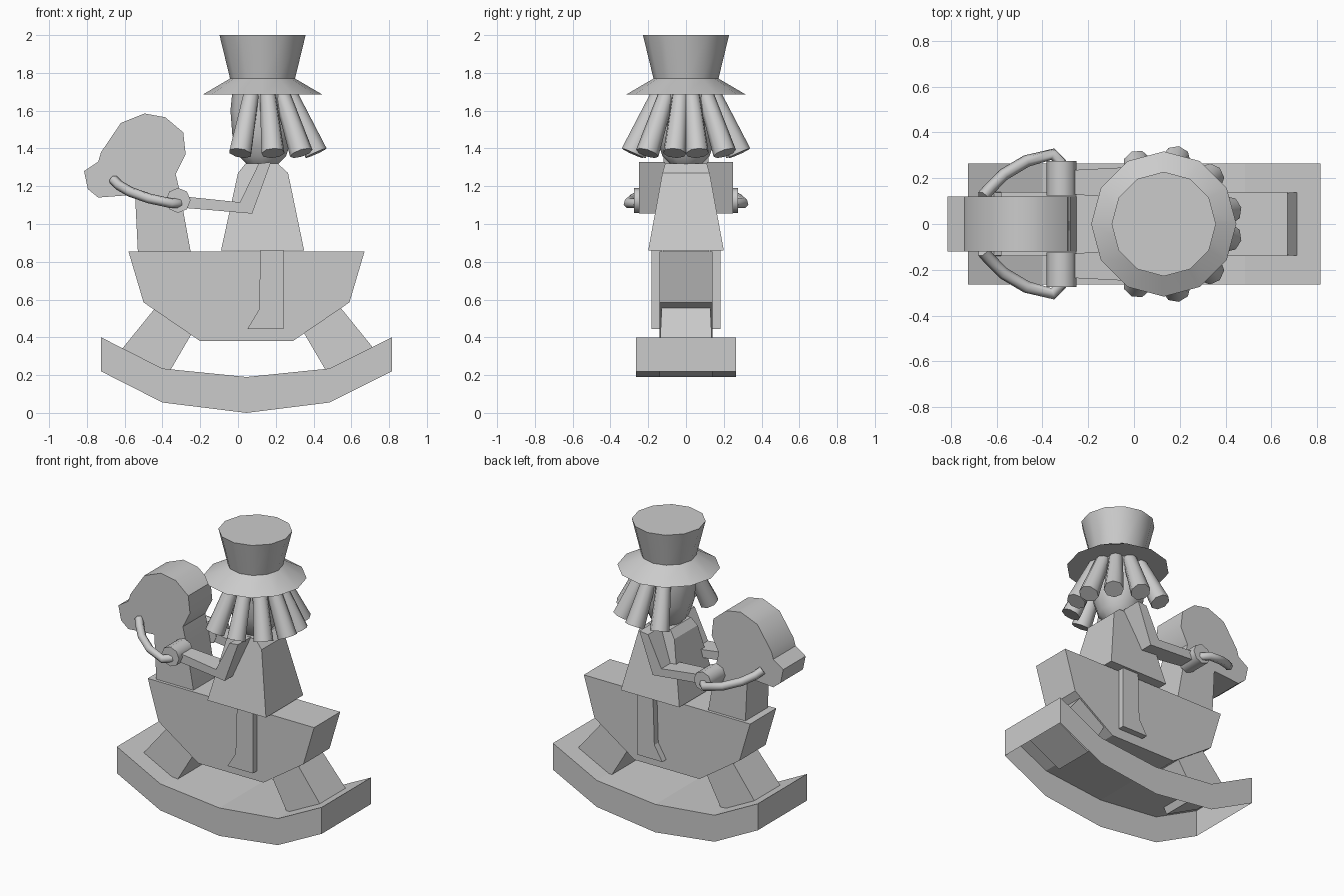
import bpy, bmesh, math
from mathutils import Vector, Matrix

if "Cube" in bpy.data.objects:
    bpy.data.objects.remove(bpy.data.objects["Cube"], do_unlink=True)

grey = bpy.data.materials.new("plain_grey")
grey.use_nodes = True
grey.diffuse_color = (0.6, 0.6, 0.6, 1)
grey.node_tree.nodes["Principled BSDF"].inputs["Base Color"].default_value = (0.6, 0.6, 0.6, 1)


def finish(bm, name, smooth=0):
    bmesh.ops.recalc_face_normals(bm, faces=bm.faces)
    mesh = bpy.data.meshes.new(name)
    bm.to_mesh(mesh)
    bm.free()
    mesh.materials.append(grey)
    obj = bpy.data.objects.new(name, mesh)
    bpy.context.collection.objects.link(obj)
    if smooth:
        bpy.ops.object.select_all(action='DESELECT')
        obj.select_set(True)
        bpy.context.view_layer.objects.active = obj
        bpy.ops.object.shade_smooth_by_angle(angle=math.radians(smooth))
    return obj


def slab(profile, y0, y1):
    """Extrude an x-z outline between two y positions."""
    bm = bmesh.new()
    face = bm.faces.new([bm.verts.new((x, y0, z)) for x, z in profile])
    ext = bmesh.ops.extrude_face_region(bm, geom=[face])
    verts = [g for g in ext["geom"] if isinstance(g, bmesh.types.BMVert)]
    bmesh.ops.translate(bm, verts=verts, vec=(0, y1 - y0, 0))
    bmesh.ops.recalc_face_normals(bm, faces=bm.faces)
    return bm


def tube(start, end, r0, r1, sides):
    """Tapered cylinder between two points."""
    start, end = Vector(start), Vector(end)
    axis = end - start
    place = Matrix.Translation((start + end) / 2) @ axis.to_track_quat('Z', 'Y').to_matrix().to_4x4()
    bm = bmesh.new()
    bmesh.ops.create_cone(bm, cap_ends=True, segments=sides, radius1=r0,
                          radius2=r1, depth=axis.length, matrix=place)
    return bm


# Rocker: curved tray, open underneath
top = [(-.725, .4), (-.4, .235), (.045, .19), (.485, .235), (.815, .4)]
under = [(.815, .22), (.485, .055), (.045, 0), (-.4, .055), (-.725, .22)]
bm = slab(top + under, -.265, .265)
open_faces = [f for f in bm.faces if f.normal.z < -.5]
bmesh.ops.delete(bm, geom=open_faces, context='FACES')
rocker = finish(bm, "rocker")

# Horse body, head and splayed legs
body = [(-.58, .855), (-.5, .585), (-.2, .38), (.29, .38), (.59, .585), (.67, .855)]
finish(slab(body, -.14, .14), "horse_body")
head = [(-.815, 1.28), (-.74, 1.33), (-.725, 1.38), (-.62, 1.535), (-.495, 1.585),
        (-.385, 1.565), (-.29, 1.485), (-.277, 1.37), (-.33, 1.265), (-.31, 1.18),
        (-.25, .85), (-.53, .85), (-.545, 1.155), (-.74, 1.14), (-.795, 1.185)]
finish(slab(head, -.12, .12), "horse_head", 35)
leg = [(.5, .61), (.735, .32), (.485, .19), (.31, .49)]
mid = .053
for name, side in (("back", 1), ("front", -1)):
    outline = [(x if side > 0 else 2 * mid - x, z) for x, z in leg]
    bm = slab(outline, -.14, .14)
    for v in bm.verts:
        if v.co.z > .4:
            v.co.y *= .9
    finish(bm, "horse_leg_" + name)

# Rider torso, narrowing to the shoulders
torso = [(-.09, .86), (0, 1.27), (.04, 1.32), (.21, 1.32), (.265, 1.27), (.35, .86)]
bm = slab(torso, -1, 1)
for v in bm.verts:
    v.co.y *= .2 if v.co.z < 1 else .125 if v.co.z < 1.3 else .11
finish(bm, "rider_torso")

# Rider limbs, hands and reins on both sides
arm = [(.11, 1.32), (.175, 1.328), (.075, 1.055), (-.28, 1.085), (-.28, 1.145), (.01, 1.115)]
shin = [(.12, .86), (.24, .86), (.24, .445), (.05, .445), (.11, .545)]
rein = [(-.66, .12, 1.235), (-.63, .155, 1.205), (-.57, .215, 1.17), (-.47, .275, 1.135),
        (-.355, .305, 1.11), (-.315, .26, 1.11)]
for name, s in (("left", 1), ("right", -1)):
    bm = slab(arm, s * .11, s * .25)
    for v in bm.verts:
        if v.co.x < -.2:
            v.co.y = s * (.13 if abs(v.co.y) < .2 else .235)
    finish(bm, "rider_arm_" + name)
    finish(slab(shin, s * .13, s * .183), "rider_leg_" + name)
    finish(tube((-.317, s * .125, 1.125), (-.317, s * .275, 1.125), .066, .066, 8),
           "rider_hand_" + name, 50)

    curve = bpy.data.curves.new("rein_" + name, 'CURVE')
    curve.dimensions = '3D'
    curve.bevel_depth = .027
    curve.bevel_resolution = 1
    curve.use_fill_caps = True
    spline = curve.splines.new('POLY')
    spline.points.add(len(rein) - 1)
    for p, (x, y, z) in zip(spline.points, rein):
        p.co = (x, s * y, z, 1)
    curve.materials.append(grey)
    bpy.context.collection.objects.link(bpy.data.objects.new("rein_" + name, curve))

# Rider head and hat share one axis, built from stacked rings
cx = .13


def lathe(rings, sides, name):
    bm = bmesh.new()
    loops = []
    for r, z in rings:
        loops.append([bm.verts.new((cx + r * math.cos(a), r * math.sin(a), z))
                      for a in (math.tau * i / sides for i in range(sides))])
    for lo, hi in zip(loops, loops[1:]):
        for i in range(sides):
            j = (i + 1) % sides
            bm.faces.new((lo[i], lo[j], hi[j], hi[i]))
    bm.faces.new(loops[0])
    bm.faces.new(loops[-1])
    return finish(bm, name, 40)


lathe([(.08, 1.315), (.125, 1.36), (.16, 1.47), (.17, 1.6), (.16, 1.7)], 12, "rider_head")
lathe([(.317, 1.685), (.172, 1.77), (.228, 2)], 12, "hat")

# Hair strands fanning out below the brim, leaving the face clear
for i, deg in enumerate((-114, -79, -45, -12, 12, 45, 79, 114)):
    c, s = math.cos(math.radians(deg)), math.sin(math.radians(deg))
    finish(tube((cx + .135 * c, .135 * s, 1.71), (cx + .29 * c, .29 * s, 1.375), .042, .062, 8),
           "hair_strand_%d" % (i + 1), 50)
